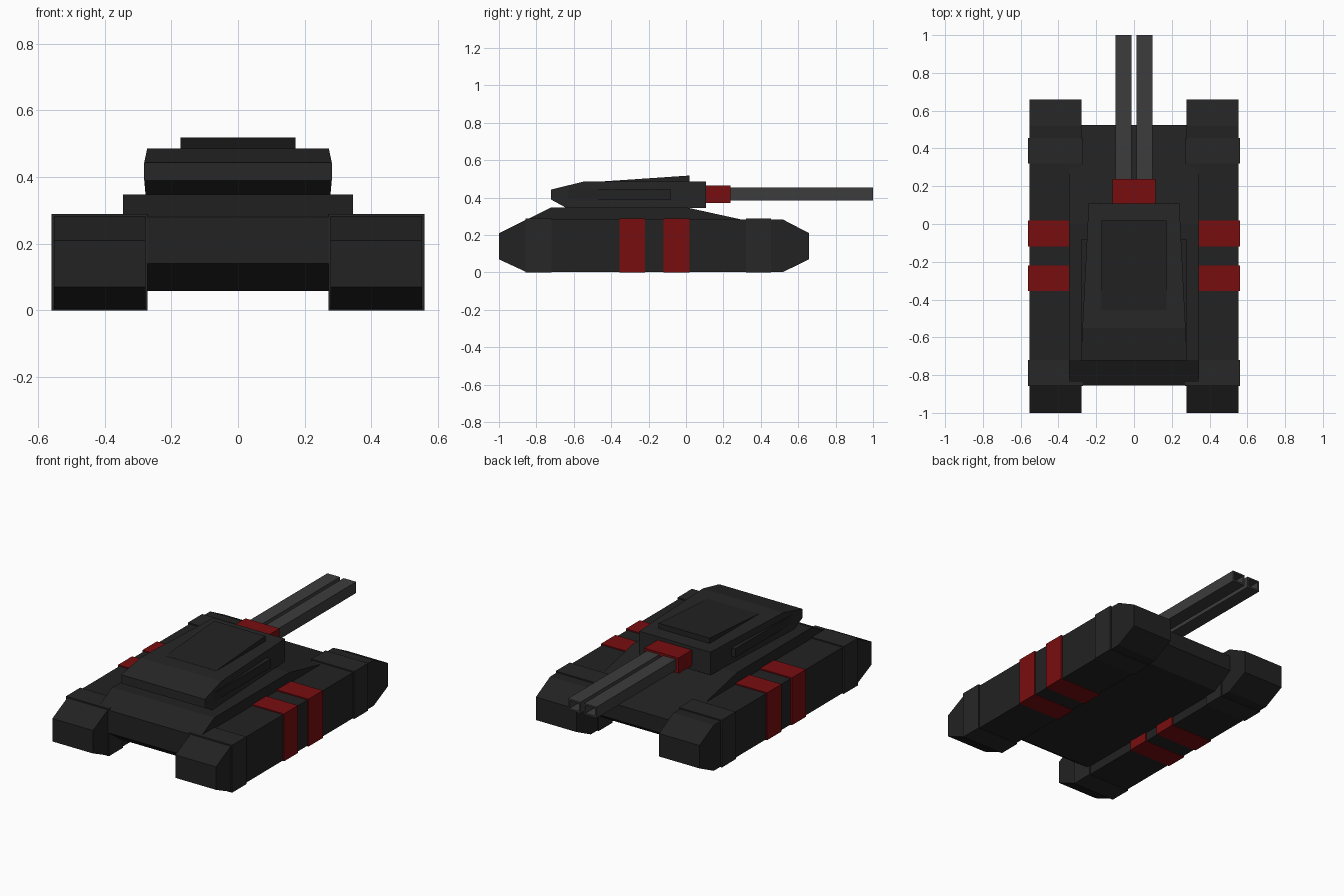
import bpy, bmesh

if "Cube" in bpy.data.objects:
    bpy.data.objects.remove(bpy.data.objects["Cube"])


def material(name, rgb):
    m = bpy.data.materials.new(name)
    m.diffuse_color = (*rgb, 1)
    m.use_nodes = True
    m.node_tree.nodes["Principled BSDF"].inputs["Base Color"].default_value = m.diffuse_color
    return m


DARK = material("dark_armour", (0.016, 0.016, 0.016))
PLATE = material("plate_armour", (0.02, 0.02, 0.02))
STEEL = material("gun_steel", (0.045, 0.045, 0.045))
RED = material("red_paint", (0.19, 0.004, 0.005))


def finish(bm, name, mat):
    bmesh.ops.recalc_face_normals(bm, faces=bm.faces)
    mesh = bpy.data.meshes.new(name)
    bm.to_mesh(mesh)
    bm.free()
    mesh.materials.append(mat)
    ob = bpy.data.objects.new(name, mesh)
    bpy.context.collection.objects.link(ob)
    return ob


def mirror(ob):
    ob.modifiers.new("mirror", "MIRROR").use_bisect_axis[0] = False
    ob.modifiers["mirror"].use_mirror_merge = False
    return ob


def prism(name, profile, left, right, mat):
    """Side profile of (y, z) points spanned between two x limits (functions of y)."""
    bm = bmesh.new()
    a = [bm.verts.new((left(y), y, z)) for y, z in profile]
    b = [bm.verts.new((right(y), y, z)) for y, z in profile]
    bm.faces.new(a)
    bm.faces.new(b[::-1])
    n = len(profile)
    for i in range(n):
        j = (i + 1) % n
        bm.faces.new((a[i], b[i], b[j], a[j]))
    return finish(bm, name, mat)


def centred(name, profile, half, mat):
    return prism(name, profile, lambda y: -half(y), half, mat)


def box(name, x, y, z, mat):
    profile = [(y[0], z[0]), (y[1], z[0]), (y[1], z[1]), (y[0], z[1])]
    return prism(name, profile, lambda _: x[0], lambda _: x[1], mat)


# Hull with sloped nose, tail and belly edges
centred("hull", [(-0.855, 0.14), (-0.855, 0.28), (-0.72, 0.348), (0.0, 0.348),
                 (0.31, 0.28), (0.525, 0.235), (0.525, 0.14), (0.40, 0.058),
                 (-0.74, 0.058)], lambda y: 0.345, DARK)

# Track pods
mirror(prism("track", [(-1.0, 0.07), (-1.0, 0.21), (-0.855, 0.282), (0.52, 0.282),
                       (0.658, 0.21), (0.658, 0.07), (0.52, 0.003), (-0.855, 0.003)],
             lambda y: 0.278, lambda y: 0.552, DARK))

# Bands around the tracks
for name, y0, y1, mat in (("rear_band", -0.857, -0.72, PLATE),
                          ("front_band", 0.32, 0.455, PLATE),
                          ("red_band_rear", -0.355, -0.22, RED),
                          ("red_band_front", -0.12, 0.018, RED)):
    mirror(box(name, (0.271, 0.56), (y0, y1), (0, 0.289), mat))

# Turret, narrowing toward the gun
centred("turret", [(-0.722, 0.39), (-0.722, 0.443), (-0.55, 0.485), (0.108, 0.485),
                   (0.108, 0.345), (-0.64, 0.345)],
        lambda y: 0.24 - 0.05 * (y - 0.108), PLATE)
mirror(box("turret_side_panel", (0.2, 0.277), (-0.64, -0.08), (0.39, 0.444), DARK))
centred("roof_wedge", [(-0.455, 0.48), (-0.455, 0.486), (0.018, 0.518), (0.018, 0.48)],
        lambda y: 0.172, DARK)

# Gun mount and twin hollow square barrels
box("gun_mount", (-0.115, 0.115), (0.10, 0.237), (0.37, 0.465), RED)
barrel = box("barrel", (0.012, 0.097), (0.22, 1.0), (0.385, 0.453), STEEL)
bm = bmesh.new()
bm.from_mesh(barrel.data)
muzzle = [f for f in bm.faces if f.normal.y > 0.9]
bmesh.ops.inset_region(bm, faces=muzzle, thickness=0.014)
bore = bmesh.ops.extrude_face_region(bm, geom=muzzle)
bmesh.ops.translate(bm, vec=(0, -0.08, 0),
                    verts=[v for v in bore["geom"] if isinstance(v, bmesh.types.BMVert)])
bmesh.ops.delete(bm, geom=[f for f in muzzle if f.is_valid], context="FACES_ONLY")
bm.to_mesh(barrel.data)
bm.free()
mirror(barrel)
